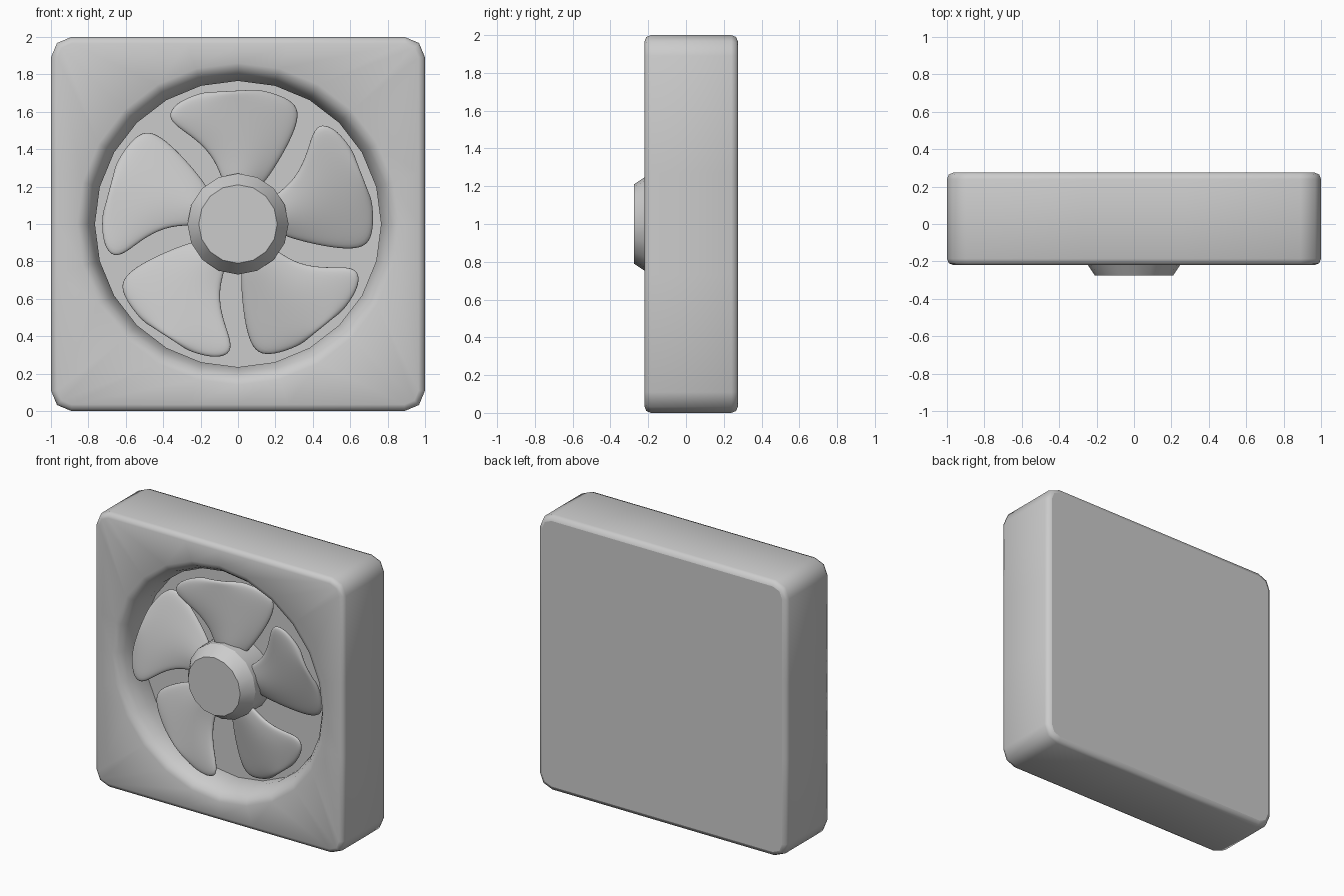
import bpy, bmesh, math
from mathutils import Matrix, Vector

if "Cube" in bpy.data.objects:
    bpy.data.objects.remove(bpy.data.objects["Cube"])

grey = bpy.data.materials.new("light grey")
grey.diffuse_color = (0.6, 0.6, 0.6, 1)
grey.use_nodes = True
grey.node_tree.nodes["Principled BSDF"].inputs["Base Color"].default_value = grey.diffuse_color
CENTRE = Vector((0, 0, 1))


def finish(name, bm, angle):
    bmesh.ops.recalc_face_normals(bm, faces=bm.faces)
    mesh = bpy.data.meshes.new(name)
    bm.to_mesh(mesh)
    bm.free()
    mesh.materials.append(grey)
    ob = bpy.data.objects.new(name, mesh)
    bpy.context.collection.objects.link(ob)
    bpy.context.view_layer.objects.active = ob
    ob.select_set(True)
    bpy.ops.object.shade_smooth_by_angle(angle=math.radians(angle))
    ob.select_set(False)
    return ob


def loft(loops):
    """Skin a list of equal-length point loops and cap both ends."""
    bm = bmesh.new()
    rings = [[bm.verts.new(p) for p in loop] for loop in loops]
    for a, b in zip(rings, rings[1:]):
        for i in range(len(a)):
            j = (i + 1) % len(a)
            bm.faces.new((a[i], a[j], b[j], b[i]))
    bm.faces.new(rings[0])
    bm.faces.new(rings[-1])
    return bm


def circle(r, y, n):
    return [(r * math.cos(math.tau * i / n), y, 1 + r * math.sin(math.tau * i / n))
            for i in range(n)]


def rounded_square(inset, y):
    # six points per quarter, three of them on the corner arc
    h, rad, pts = 1 - inset, 0.11, []
    c = 1 - rad
    k = c + (rad - inset) * math.sqrt(0.5)
    quarter = [(h, 0), (h, 0.27), (h, c), (k, k), (c, h), (0.27, h)]
    for q in range(4):
        for x, z in quarter:
            for _ in range(q):
                x, z = -z, x
            pts.append((x, y, 1 + z))
    return pts


# Housing: rounded box with a flared round recess in the front
loops = [rounded_square(i, y) for i, y in
         ((0.035, 0.275), (0.01, 0.265), (0, 0.24), (0, -0.185), (0.01, -0.21), (0.035, -0.22))]
loops += [circle(r, y, 24) for r, y in
          ((0.86, -0.22), (0.825, -0.205), (0.795, -0.165), (0.765, -0.09), (0.765, 0.0))]
housing = finish("housing", loft(loops), 50)
for f in housing.data.polygons:
    if len(f.vertices) > 4:
        f.use_smooth = False

# Hub: tapered cap on a short cylinder
finish("hub", loft([circle(r, y, 16) for r, y in
                    ((0.21, -0.275), (0.27, -0.185), (0.27, 0.0))]), 30)

# Blades: pitched, cambered sheets; each row is left x, z and right x, z
ROWS = [(-0.08, 0.21, 0.12, 0.19), (-0.12, 0.34, 0.21, 0.32), (-0.22, 0.45, 0.28, 0.44),
        (-0.35, 0.53, 0.33, 0.56), (-0.38, 0.59, 0.32, 0.64), (-0.32, 0.66, 0.23, 0.69),
        (-0.18, 0.705, 0.10, 0.72)]
COLS = 7
for n in range(5):
    bm = bmesh.new()
    grid = []
    for xl, zl, xr, zr in ROWS:
        row = []
        for i in range(COLS):
            u = i / (COLS - 1)
            x, z = xl + (xr - xl) * u, zl + (zr - zl) * u
            y = -0.115 + 0.22 * x - 0.03 * math.sin(math.pi * u)
            row.append(bm.verts.new((x, y, z)))
        grid.append(row)
    for a, b in zip(grid, grid[1:]):
        for i in range(COLS - 1):
            bm.faces.new((a[i], a[i + 1], b[i + 1], b[i]))
    turn = Matrix.Translation(CENTRE) @ Matrix.Rotation(n * math.tau / 5, 4, 'Y')
    bm.transform(turn)
    blade = finish("blade_%d" % (n + 1), bm, 60)
    solid = blade.modifiers.new("thickness", 'SOLIDIFY')
    solid.thickness = 0.03
    solid.offset = 0
    sub = blade.modifiers.new("rounding", 'SUBSURF')
    sub.levels = sub.render_levels = 2
